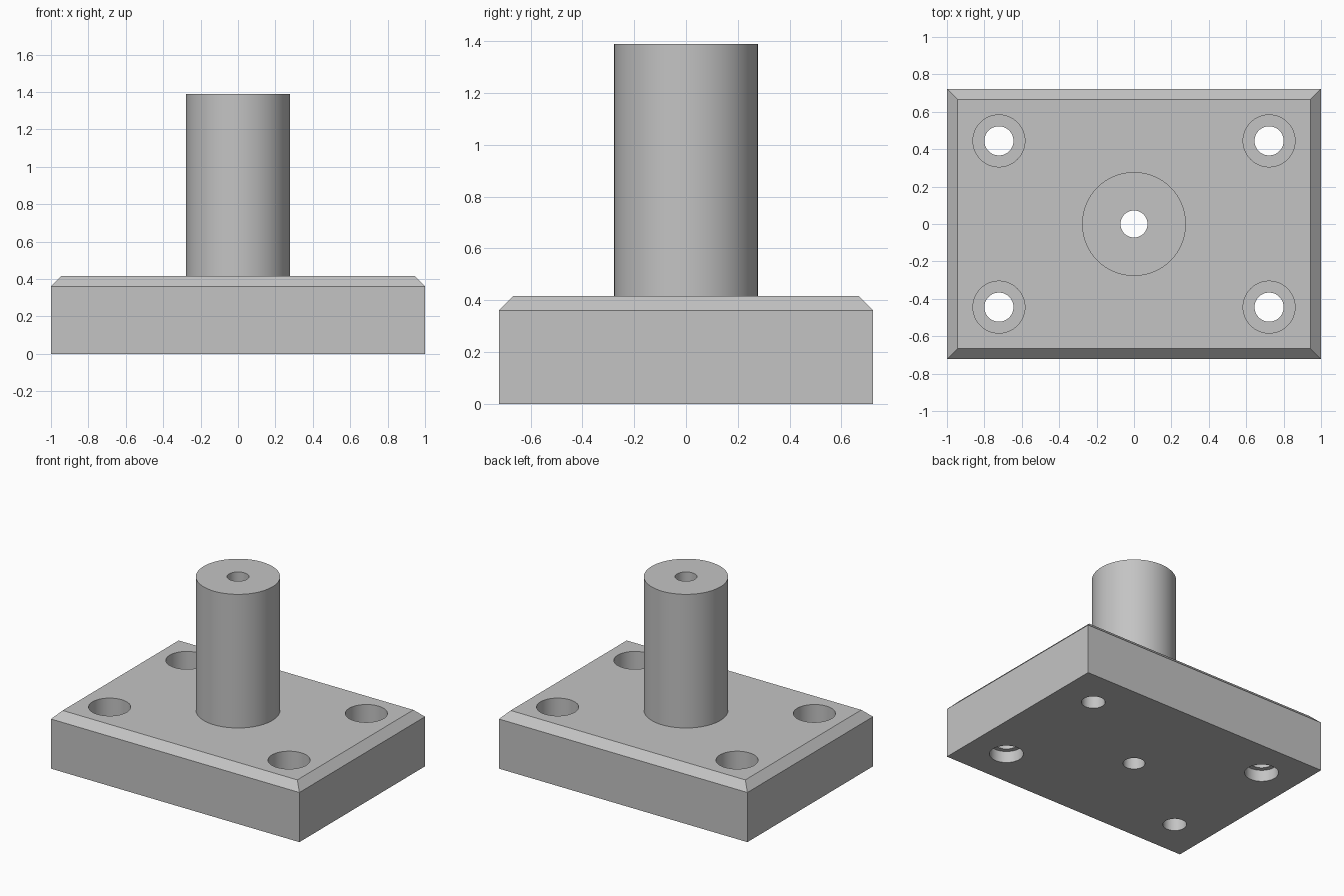
import bpy
import bmesh
import math
from mathutils import Matrix

cube = bpy.data.objects.get("Cube")
if cube:
    bpy.data.objects.remove(cube, do_unlink=True)

U = 1 / 36                      # drafting unit
PLATE_X, PLATE_Y, PLATE_Z = 72 * U, 52 * U, 15 * U
TOP = 50 * U
CHAMFER = 2 * U
SHAFT_R, BORE_R = 10 * U, 2.6 * U
BOLT_R, HEAD_R, RECESS_R = 2.8 * U, 5 * U, 4 * U
HEAD_DEPTH, RECESS_DEPTH = 7 * U, 3 * U
BOLT_X, BOLT_Y = 26 * U, 16 * U
SEGMENTS = 64

steel = bpy.data.materials.new("plain grey steel")
steel.use_nodes = True
grey = (0.55, 0.55, 0.55, 1)
steel.diffuse_color = grey
steel.node_tree.nodes["Principled BSDF"].inputs["Base Color"].default_value = grey


def add_object(name, bm):
    bmesh.ops.recalc_face_normals(bm, faces=bm.faces)
    mesh = bpy.data.meshes.new(name)
    bm.to_mesh(mesh)
    bm.free()
    mesh.materials.append(steel)
    obj = bpy.data.objects.new(name, mesh)
    bpy.context.collection.objects.link(obj)
    return obj


def activate(obj):
    bpy.ops.object.select_all(action="DESELECT")
    obj.select_set(True)
    bpy.context.view_layer.objects.active = obj


def cylinder(name, radius, z0, z1, x=0, y=0):
    bm = bmesh.new()
    bmesh.ops.create_cone(bm, cap_ends=True, segments=SEGMENTS,
                          radius1=radius, radius2=radius, depth=z1 - z0,
                          matrix=Matrix.Translation((x, y, (z0 + z1) / 2)))
    return add_object(name, bm)


def cut(target, cutter):
    cutter.hide_render = True
    mod = target.modifiers.new("hole", "BOOLEAN")
    mod.operation = "DIFFERENCE"
    mod.solver = "EXACT"
    mod.object = cutter
    activate(target)
    bpy.ops.object.modifier_apply(modifier=mod.name)
    bpy.data.objects.remove(cutter, do_unlink=True)


# Base plate with a chamfer around the top
bm = bmesh.new()
bmesh.ops.create_cube(bm, size=1)
bmesh.ops.scale(bm, vec=(PLATE_X, PLATE_Y, PLATE_Z), verts=bm.verts)
bmesh.ops.translate(bm, vec=(0, 0, PLATE_Z / 2), verts=bm.verts)
rim = [e for e in bm.edges if all(v.co.z > PLATE_Z / 2 for v in e.verts)]
bmesh.ops.bevel(bm, geom=rim, offset=CHAMFER, segments=1, affect="EDGES")
plate = add_object("base_plate", bm)

# Bolt holes, sunk for heads on top, two opposite ones recessed below
for sx in (-1, 1):
    for sy in (-1, 1):
        spot = (sx * BOLT_X, sy * BOLT_Y)
        cut(plate, cylinder("bolt_cutter", BOLT_R, -1, 1, *spot))
        cut(plate, cylinder("head_cutter", HEAD_R, PLATE_Z - HEAD_DEPTH, 1, *spot))
        if sx != sy:
            cut(plate, cylinder("recess_cutter", RECESS_R, -1, RECESS_DEPTH, *spot))
cut(plate, cylinder("plate_bore_cutter", BORE_R, -1, 1))

# Hollow shaft: a profile spun around the z axis
bm = bmesh.new()
profile = [(SHAFT_R, PLATE_Z), (SHAFT_R, TOP), (BORE_R, TOP), (BORE_R, PLATE_Z)]
verts = [bm.verts.new((r, 0, z)) for r, z in profile]
edges = [bm.edges.new(pair) for pair in zip(verts, verts[1:])]
bmesh.ops.spin(bm, geom=verts + edges, cent=(0, 0, 0), axis=(0, 0, 1),
               angle=math.tau, steps=SEGMENTS)
bmesh.ops.remove_doubles(bm, verts=bm.verts, dist=1e-4)
shaft = add_object("hollow_shaft", bm)

# Round walls smooth, edges sharp
for obj in (plate, shaft):
    activate(obj)
    bpy.ops.object.shade_smooth_by_angle(angle=math.radians(30))
